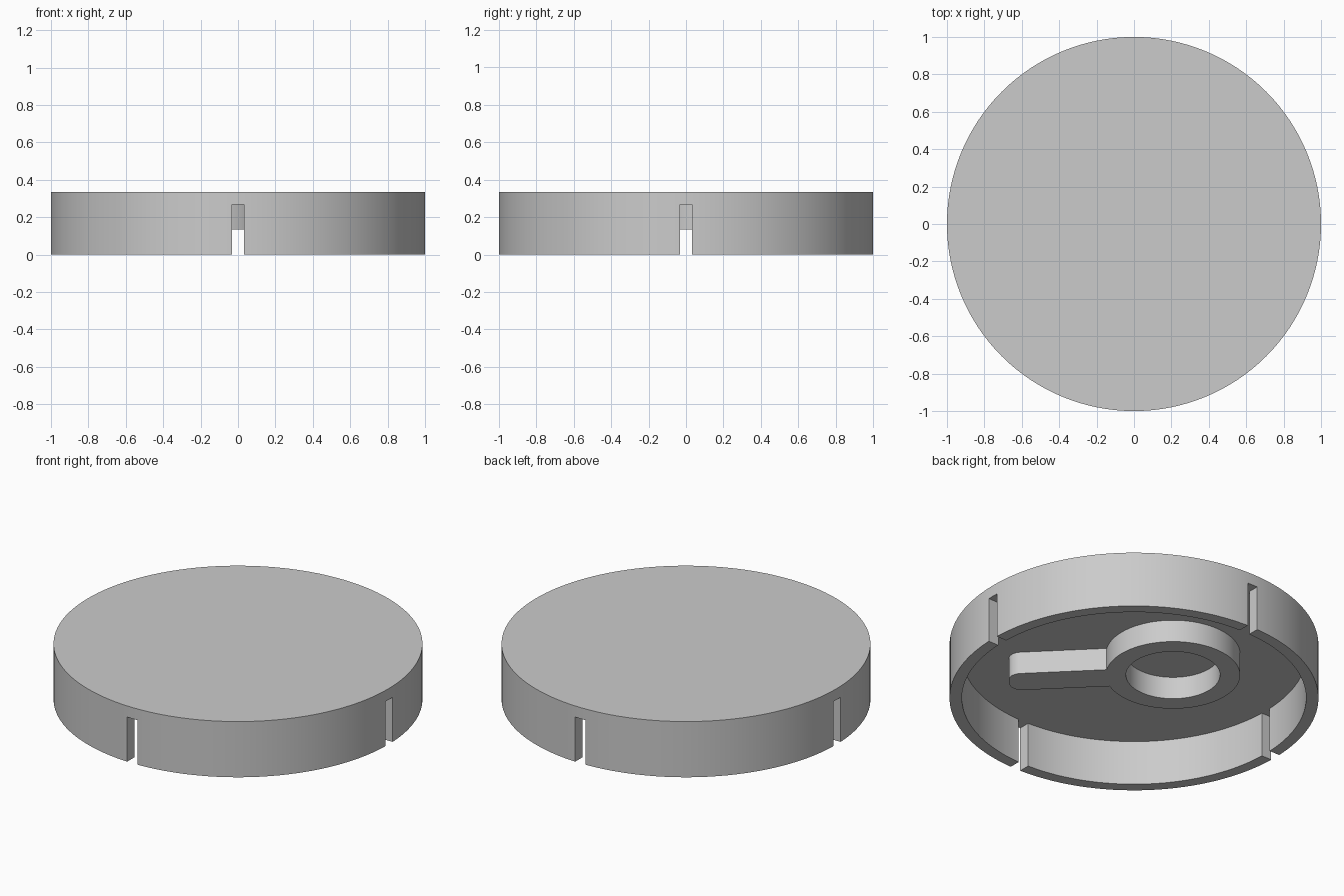
import bpy, bmesh, math
from mathutils import Matrix, Vector

cube = bpy.data.objects.get("Cube")
if cube:
    bpy.data.objects.remove(cube, do_unlink=True)

# Main dimensions
R, WALL, HEIGHT = 1.0, 0.0667, 0.3333
CEIL = HEIGHT - WALL
RELIEF = 0.1333                      # lowest level of the raised emblem
RING_OUT, RING_IN = 0.364, 0.255
HALF, TIP, ROUND = 0.09, 0.892, 0.07  # handle half width, end, corner radius

grey = bpy.data.materials.new("light_grey")
grey.use_nodes = True
grey.diffuse_color = (0.6, 0.6, 0.6, 1)
grey.node_tree.nodes["Principled BSDF"].inputs["Base Color"].default_value = (0.6, 0.6, 0.6, 1)


def finish(name, bm):
    bmesh.ops.remove_doubles(bm, verts=bm.verts, dist=1e-5)
    bmesh.ops.recalc_face_normals(bm, faces=bm.faces)
    mesh = bpy.data.meshes.new(name)
    bm.to_mesh(mesh)
    bm.free()
    mesh.materials.append(grey)
    obj = bpy.data.objects.new(name, mesh)
    bpy.context.collection.objects.link(obj)
    return obj


def smooth(obj):
    bpy.ops.object.select_all(action='DESELECT')
    obj.select_set(True)
    bpy.context.view_layer.objects.active = obj
    bpy.ops.object.shade_smooth_by_angle(angle=math.radians(30))


def extrude(bm, outline, z0, z1):
    face = bm.faces.new([bm.verts.new((x, y, z0)) for x, y in outline])
    out = bmesh.ops.extrude_face_region(bm, geom=[face])
    verts = [v for v in out["geom"] if isinstance(v, bmesh.types.BMVert)]
    bmesh.ops.translate(bm, verts=verts, vec=(0, 0, z1 - z0))


def arc(r, start, end, steps, cx=0, cy=0):
    angles = [start + (end - start) * i / steps for i in range(steps + 1)]
    return [(cx + r * math.cos(a), cy + r * math.sin(a)) for a in angles]


def circle(r, steps):
    return arc(r, 0, 2 * math.pi, steps)[:-1]


def tube(bm, r_out, r_in, z0, z1, steps):
    """Ring with open middle, made from four bands of quads."""
    corners = [(r_out, z0), (r_out, z1), (r_in, z1), (r_in, z0)]
    loops = [[bm.verts.new((x, y, z)) for x, y in circle(r, steps)] for r, z in corners]
    for k in range(4):
        a, b = loops[k], loops[(k + 1) % 4]
        for i in range(steps):
            j = (i + 1) % steps
            bm.faces.new((a[i], a[j], b[j], b[i]))


# Shallow cap: flat top with a hanging rim, hollow below
bm = bmesh.new()
N = 128
levels = [(R, HEIGHT), (R, 0), (R - WALL, 0), (R - WALL, CEIL)]
loops = [[bm.verts.new((x, y, z)) for x, y in circle(r, N)] for r, z in levels]
for a, b in zip(loops, loops[1:]):
    for i in range(N):
        j = (i + 1) % N
        bm.faces.new((a[i], a[j], b[j], b[i]))
bm.faces.new(loops[0])
bm.faces.new(loops[-1])
cap = finish("cap", bm)

# Four slots through the rim, one on each axis
bm = bmesh.new()
for q in range(4):
    turn = Matrix.Rotation(q * math.pi / 2, 3, 'Z')
    box = [(0.85, -WALL / 2), (1.1, -WALL / 2), (1.1, WALL / 2), (0.85, WALL / 2)]
    extrude(bm, [(turn @ Vector((x, y, 0)))[:2] for x, y in box], -0.1, CEIL)
cutter = finish("slot_cutter", bm)
cutter.hide_render = True
mod = cap.modifiers.new("slots", 'BOOLEAN')
mod.operation, mod.solver, mod.object = 'DIFFERENCE', 'EXACT', cutter
bpy.context.view_layer.objects.active = cap
bpy.ops.object.modifier_apply(modifier=mod.name)
bpy.data.objects.remove(cutter, do_unlink=True)
smooth(cap)

# Raised ring and handle under the top, laid along the diagonal
bm = bmesh.new()
tube(bm, RING_OUT, RING_IN, RELIEF, CEIL + 0.01, 96)
ring = finish("emblem_ring", bm)

bm = bmesh.new()
root = math.asin(HALF / RING_OUT)
outline = arc(RING_OUT, root, -root, 8)
outline += arc(ROUND, -math.pi / 2, 0, 8, TIP - ROUND, ROUND - HALF)
outline += arc(ROUND, 0, math.pi / 2, 8, TIP - ROUND, HALF - ROUND)
extrude(bm, outline, RELIEF, CEIL + 0.01)
handle = finish("emblem_handle", bm)

for obj in (ring, handle):
    obj.location = (-0.15, 0.15, 0)
    obj.rotation_euler.z = -math.pi / 4
    smooth(obj)
